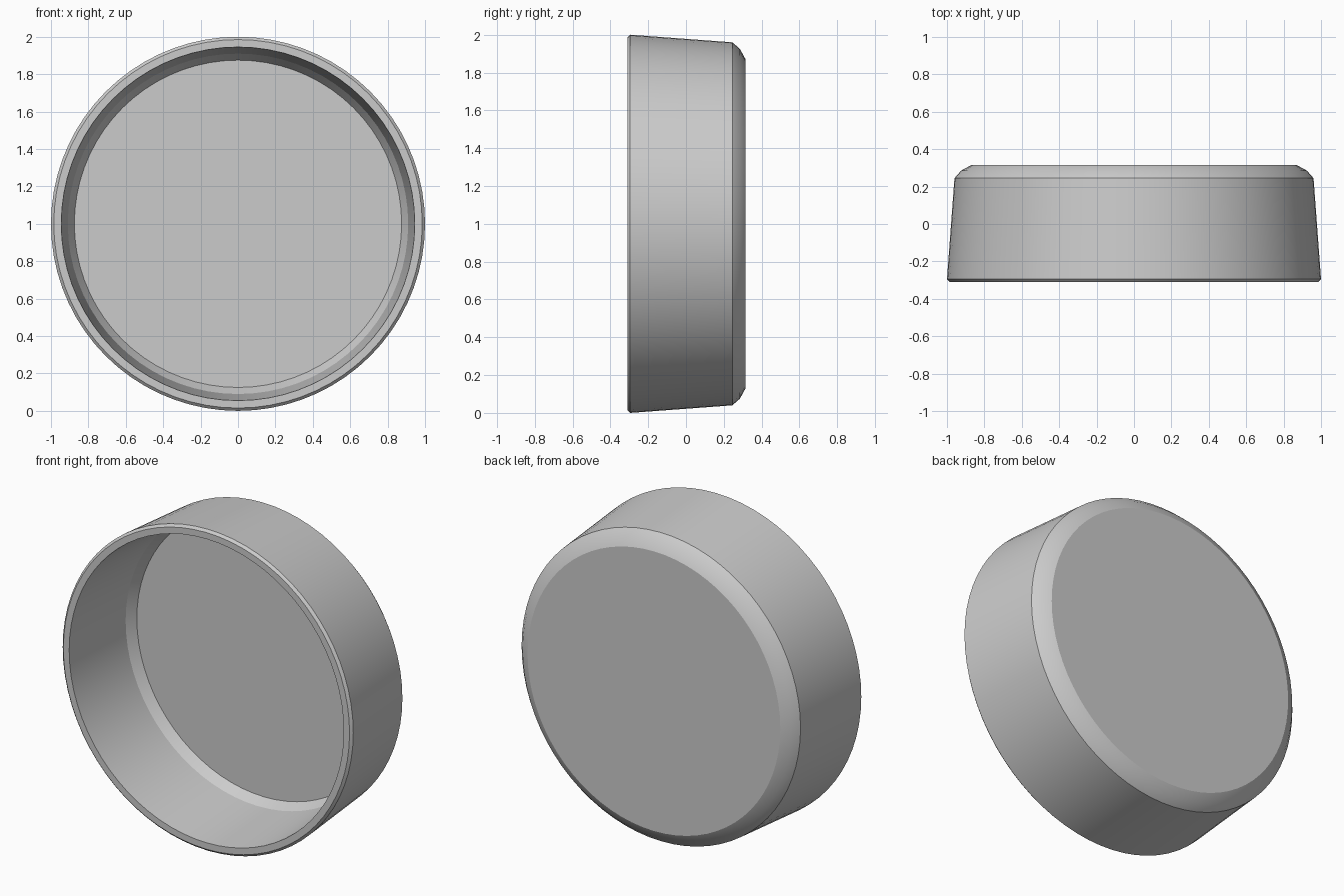
import bpy, bmesh, math

if "Cube" in bpy.data.objects:
    bpy.data.objects.remove(bpy.data.objects["Cube"])

SIDES = 72
# Closed half-section (radius, y): back centre, outer wall, rim, inner wall, floor centre
PROFILE = [
    (0, 0.315), (0.87, 0.315), (0.925, 0.285), (0.96, 0.245),
    (1.0, -0.295), (0.985, -0.31), (0.945, -0.31),
    (0.91, 0.195), (0.875, 0.255), (0, 0.255),
]


def lathe(name, profile, sides, centre_z):
    """Turn a half-section around the y axis."""
    bm = bmesh.new()
    rings = []
    for r, y in profile:
        count = sides if r else 1
        rings.append([bm.verts.new((r * math.cos(2 * math.pi * i / sides), y,
                                    centre_z + r * math.sin(2 * math.pi * i / sides)))
                      for i in range(count)])
    for a, b in zip(rings, rings[1:]):
        if len(a) == 1 or len(b) == 1:
            continue
        for i in range(sides):
            j = (i + 1) % sides
            bm.faces.new((a[i], a[j], b[j], b[i]))
    # Flat discs for the back and the inside floor
    for ring, point in ((rings[1], rings[0]), (rings[-2], rings[-1])):
        bm.faces.new(ring)
        bm.verts.remove(point[0])
    bmesh.ops.recalc_face_normals(bm, faces=bm.faces[:])
    mesh = bpy.data.meshes.new(name)
    bm.to_mesh(mesh)
    bm.free()
    obj = bpy.data.objects.new(name, mesh)
    bpy.context.collection.objects.link(obj)
    return obj


# Hollow tapered cap, open towards the front
cap = lathe("round_cap", PROFILE, SIDES, 1.0)
bpy.context.view_layer.objects.active = cap
cap.select_set(True)
bpy.ops.object.shade_smooth_by_angle(angle=math.radians(25))
